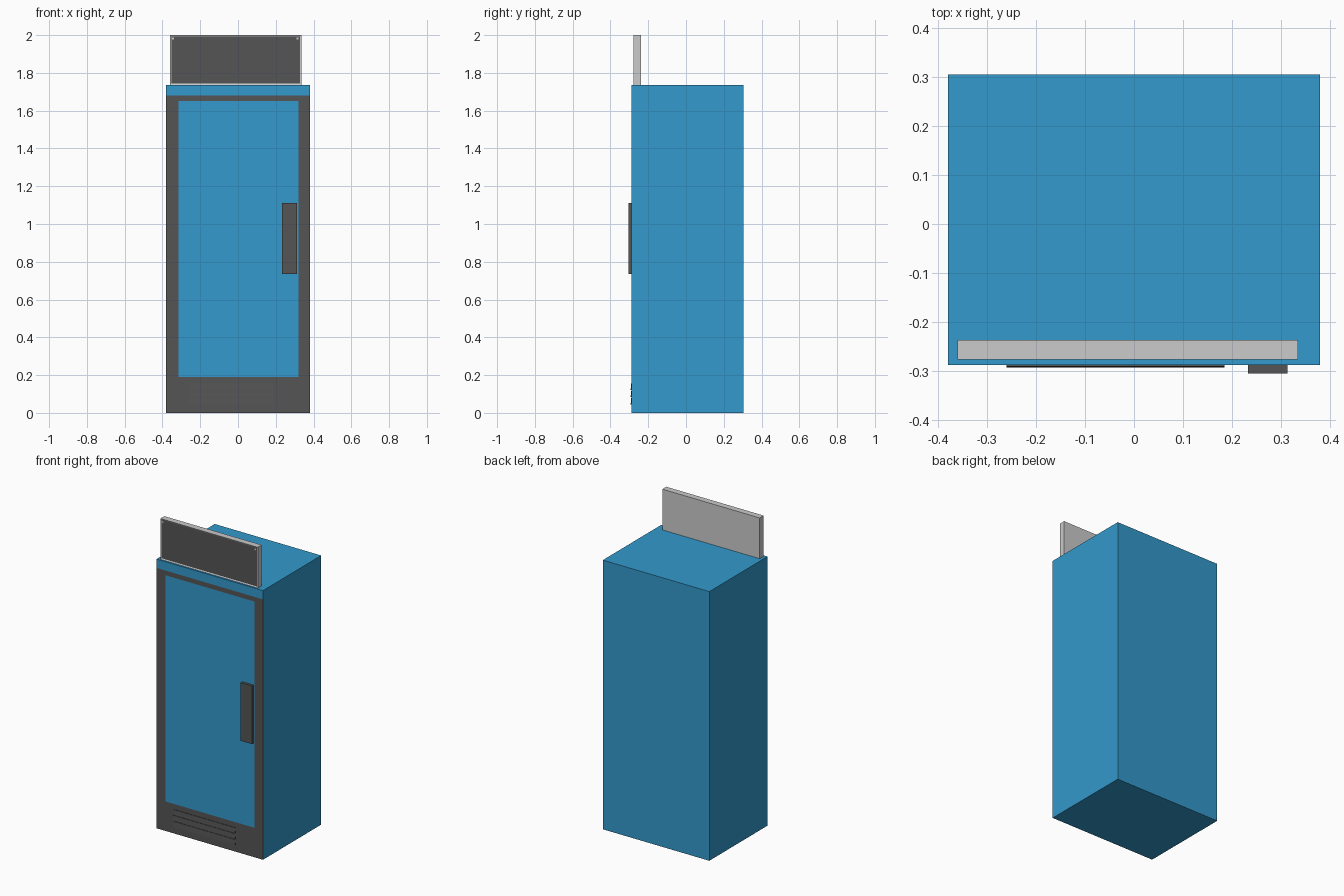
import bpy, bmesh
from mathutils import Vector

if "Cube" in bpy.data.objects:
    bpy.data.objects.remove(bpy.data.objects["Cube"])


def material(name, rgb):
    m = bpy.data.materials.new(name)
    m.diffuse_color = (*rgb, 1)
    m.use_nodes = True
    m.node_tree.nodes["Principled BSDF"].inputs["Base Color"].default_value = m.diffuse_color
    return m


blue = material("blue", (0.033, 0.319, 0.604))
dark = material("dark grey", (0.091, 0.091, 0.091))
light = material("light grey", (0.597, 0.597, 0.597))


def box_bm(lo, hi):
    bm = bmesh.new()
    bmesh.ops.create_cube(bm, size=1)
    for v in bm.verts:
        v.co = Vector([lo[i] if v.co[i] < 0 else hi[i] for i in range(3)])
    return bm


def finish(bm, name, *mats):
    me = bpy.data.meshes.new(name)
    bm.to_mesh(me)
    bm.free()
    for m in mats:
        me.materials.append(m)
    ob = bpy.data.objects.new(name, me)
    bpy.context.collection.objects.link(ob)
    return ob


FRONT = -0.288

# Cabinet: front cut into a dark door frame around a blue door panel
bm = box_bm((-0.38, FRONT, 0), (0.38, 0.305, 1.737))
cuts = [((x, 0, 0), (1, 0, 0)) for x in (-0.315, 0.32)]
cuts += [((0, 0, z), (0, 0, 1)) for z in (0.19, 1.65, 1.68)]
for co, no in cuts:
    bmesh.ops.bisect_plane(bm, geom=bm.verts[:] + bm.edges[:] + bm.faces[:],
                           plane_co=co, plane_no=no)
for f in bm.faces:
    c = f.calc_center_median()
    in_door = -0.315 < c.x < 0.32 and 0.19 < c.z < 1.65
    if f.normal.y < -0.9 and c.z < 1.68 and not in_door:
        f.material_index = 1
finish(bm, "cabinet", blue, dark)

# Door handle
finish(box_bm((0.233, -0.305, 0.735), (0.313, FRONT, 1.11)), "door_handle", dark)

# Vent louvres: wedges, thicker at the lower edge
for i in range(3):
    z = 0.045 + i * 0.038
    bm = box_bm((-0.26, -0.293, z), (0.185, FRONT, z + 0.034))
    for v in bm.verts:
        if v.co.z > z + 0.01 and v.co.y < FRONT - 0.001:
            v.co.y = -0.291
    finish(bm, f"vent_louvre_{i + 1}", dark)

# Top sign: light box with a dark, slightly recessed face
bm = box_bm((-0.36, -0.277, 1.737), (0.335, -0.237, 2.0))
bm.normal_update()
face = next(f for f in bm.faces if f.normal.y < -0.9)
bmesh.ops.inset_region(bm, faces=[face], thickness=0.01, depth=-0.003)
face.material_index = 1
finish(bm, "top_sign", light, dark)

# Small corner clips on the sign face
for side, x in (("left", -0.344), ("right", 0.316)):
    finish(box_bm((x - 0.005, -0.277, 1.977), (x + 0.005, -0.272, 1.987)),
           f"sign_clip_{side}", light)
